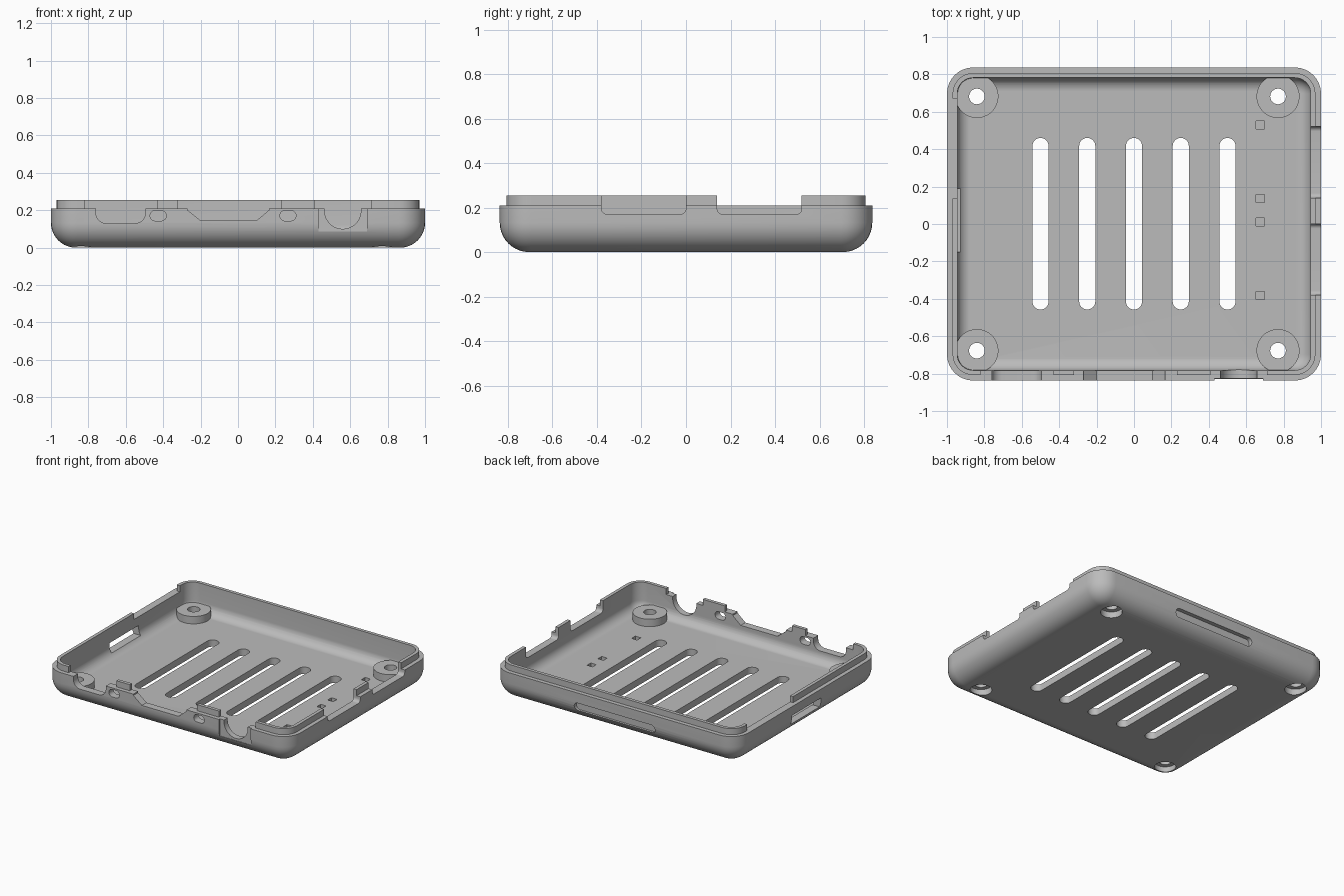
import bpy, bmesh, math
from mathutils import Vector

if "Cube" in bpy.data.objects:
    bpy.data.objects.remove(bpy.data.objects["Cube"])

HX, HY, R = 1.0, 0.837, 0.14          # half sizes and plan corner radius
RIM, LIP, FLOOR = 0.21, 0.255, 0.05   # heights

grey = bpy.data.materials.new("matte grey")
grey.diffuse_color = (0.5, 0.5, 0.5, 1)
grey.use_nodes = True
grey.node_tree.nodes["Principled BSDF"].inputs["Base Color"].default_value = grey.diffuse_color


def rounded(x0, x1, y0, y1, r, n=8):
    """Outline of a rounded rectangle."""
    pts = []
    for k, (cx, cy) in enumerate([(x1 - r, y1 - r), (x0 + r, y1 - r),
                                  (x0 + r, y0 + r), (x1 - r, y0 + r)]):
        for i in range(n + 1):
            a = math.pi / 2 * (k + i / n)
            pts.append((cx + r * math.cos(a), cy + r * math.sin(a)))
    return pts


def circle(cx, cy, r, n=40):
    return [(cx + r * math.cos(2 * math.pi * i / n),
             cy + r * math.sin(2 * math.pi * i / n)) for i in range(n)]


def rect(x0, x1, y0, y1):
    return [(x0, y0), (x1, y0), (x1, y1), (x0, y1)]


def finish(name, bm):
    bmesh.ops.remove_doubles(bm, verts=bm.verts, dist=1e-5)
    bmesh.ops.recalc_face_normals(bm, faces=bm.faces)
    me = bpy.data.meshes.new(name)
    bm.to_mesh(me)
    bm.free()
    me.materials.append(grey)
    ob = bpy.data.objects.new(name, me)
    bpy.context.collection.objects.link(ob)
    return ob


def loft(name, rings):
    """Closed solid through a list of equal point rings."""
    bm = bmesh.new()
    loops = [[bm.verts.new(p) for p in ring] for ring in rings]
    n = len(loops[0])
    for a, b in zip(loops, loops[1:]):
        for i in range(n):
            bm.faces.new((a[i], a[(i + 1) % n], b[(i + 1) % n], b[i]))
    bm.faces.new(loops[0][::-1])
    bm.faces.new(loops[-1])
    return finish(name, bm)


def prism(axis, pts, lo, hi):
    """Extrude a 2D outline along an axis."""
    place = {"x": lambda p, t: (t, p[0], p[1]),
             "y": lambda p, t: (p[0], t, p[1]),
             "z": lambda p, t: (p[0], p[1], t)}[axis]
    return loft("cutter", [[Vector(place(p, t)) for p in pts] for t in (lo, hi)])


def combine(tool, op="DIFFERENCE"):
    tool.hide_render = True
    mod = shell.modifiers.new("bool", "BOOLEAN")
    mod.operation, mod.object, mod.solver = op, tool, "EXACT"
    bpy.context.view_layer.objects.active = shell
    bpy.ops.object.modifier_apply(modifier=mod.name)
    bpy.data.objects.remove(tool)


# tray profile as (inset, height): rounded outside, stepped rim, rounded inside
def fillet(inset, z0, r, n=10):
    return [(inset + r * (1 - math.sin(math.pi / 2 * i / n)),
             z0 + r * (1 - math.cos(math.pi / 2 * i / n))) for i in range(n + 1)]


profile = fillet(0, 0, 0.132) + [(0, RIM), (0.03, RIM), (0.03, LIP), (0.055, LIP)]
profile += fillet(0.055, FLOOR, 0.07)[::-1]
shell = loft("case_tray", [
    [Vector((x, y, z)) for x, y in rounded(-HX + d, HX - d, -HY + d, HY - d, R - d)]
    for d, z in profile])

# screw bosses with through holes and countersunk undersides
for x in (-0.84, 0.77):
    for y in (-0.677, 0.682):
        combine(prism("z", circle(x, y, 0.115, 48), 0.04, 0.105), "UNION")
        combine(prism("z", circle(x, y, 0.042, 24), -0.1, 0.3))
        combine(prism("z", circle(x, y, 0.073, 32), -0.1, 0.045))

# floor vents
for i in range(-2, 3):
    x = i * 0.25
    combine(prism("z", rounded(x - 0.043, x + 0.043, -0.457, 0.46, 0.0425), -0.1, 0.09))

# small clip pockets in the floor
for y in (0.53, 0.137, 0.01, -0.383):
    combine(prism("z", rect(0.653, 0.698, y - 0.022, y + 0.022), 0.02, 0.09))

# gaps in the raised lip: front, right, left
for a, b in ((-0.82, -0.43), (-0.32, 0.23), (0.41, 0.71)):
    combine(prism("y", rect(a, b, RIM, 0.4), -0.9, -0.74))
for a, b in ((-0.38, 0.0), (0.14, 0.52)):
    combine(prism("x", rect(a, b, RIM, 0.4), 0.9, 1.1))
combine(prism("x", rect(0.135, 0.67, RIM, 0.4), -1.1, -0.9))

# front ports
combine(prism("y", rect(0.43, 0.69, 0.085, 0.4), -0.95, -HY + 0.012))
combine(prism("y", rounded(-0.76, -0.495, 0.13, 0.5, 0.055), -0.95, -0.74))
combine(prism("y", [(-0.2, 0.145), (0.1, 0.145), (0.165, 0.2), (0.165, 0.4),
                    (-0.27, 0.4), (-0.27, 0.2)], -0.95, -0.74))
combine(prism("y", rounded(0.463, 0.657, 0.1, 0.5, 0.0965, 12), -0.95, -0.74))
for x in (-0.427, 0.267):
    combine(prism("y", rounded(x - 0.043, x + 0.043, 0.143, 0.198, 0.027), -0.95, -0.74))

# right side ports
for a, b in ((-0.38, 0.0), (0.14, 0.52)):
    combine(prism("x", rounded(a, b, 0.17, 0.5, 0.025), 0.9, 1.1))

# left card opening and back finger groove
combine(prism("x", rect(-0.15, 0.19, 0.075, 0.145), -1.1, -0.9))
combine(prism("y", rounded(-0.33, 0.33, 0.075, 0.135, 0.029), HY - 0.03, 0.95))

bpy.ops.object.select_all(action="DESELECT")
shell.select_set(True)
bpy.context.view_layer.objects.active = shell
bpy.ops.object.shade_smooth_by_angle(angle=math.radians(30))
